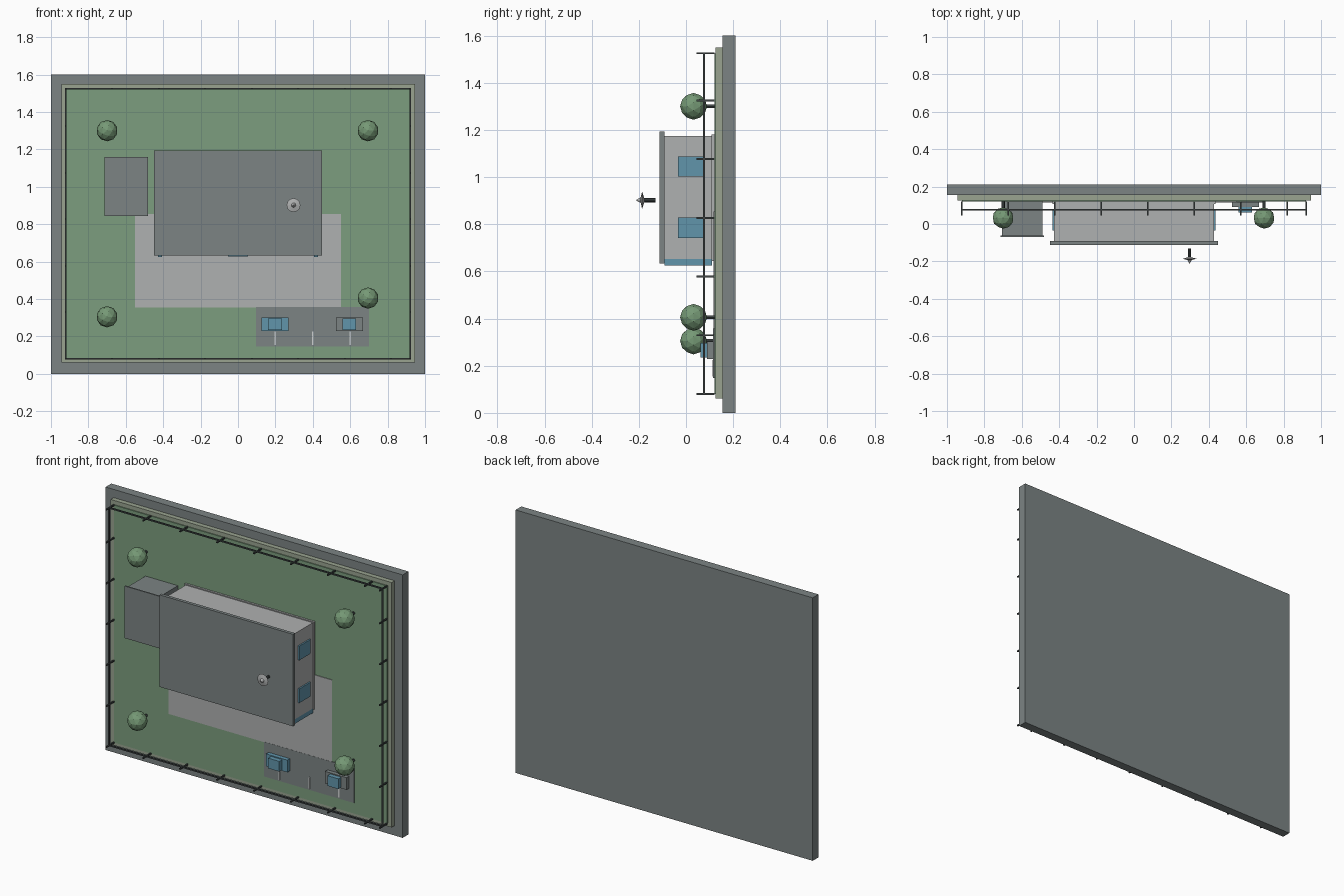
import bpy, bmesh, math
from mathutils import Matrix, Vector

if "Cube" in bpy.data.objects:
    bpy.data.objects.remove(bpy.data.objects["Cube"])


def material(name, r, g, b):
    m = bpy.data.materials.new(name)
    m.diffuse_color = (r, g, b, 1)
    m.use_nodes = True
    m.node_tree.nodes["Principled BSDF"].inputs["Base Color"].default_value = m.diffuse_color
    return m


GREY = material("slate grey", 0.20, 0.23, 0.23)
CURB = material("sage concrete", 0.32, 0.37, 0.28)
GRASS = material("grass green", 0.20, 0.34, 0.21)
LEAF = material("leaf green", 0.18, 0.32, 0.18)
LIGHT = material("light grey", 0.43, 0.44, 0.44)
DARK = material("dark metal", 0.05, 0.06, 0.06)
GLASS = material("blue glass", 0.12, 0.30, 0.41)
WHITE = material("line white", 0.62, 0.64, 0.64)


def finish(name, bm, mat):
    me = bpy.data.meshes.new(name)
    bmesh.ops.recalc_face_normals(bm, faces=bm.faces[:])
    bm.to_mesh(me)
    bm.free()
    me.materials.append(mat)
    ob = bpy.data.objects.new(name, me)
    bpy.context.collection.objects.link(ob)
    return ob


def add_box(bm, x, y, z):
    """Box from (min, max) pairs."""
    c = Vector([(a + b) / 2 for a, b in (x, y, z)])
    s = [abs(b - a) for a, b in (x, y, z)]
    bmesh.ops.create_cube(bm, size=1, matrix=Matrix.Translation(c) @ Matrix.Diagonal((*s, 1)))


def box(name, mat, x, y, z):
    bm = bmesh.new()
    add_box(bm, x, y, z)
    return finish(name, bm, mat)


def lathe(name, mat, x, z, profile, sides):
    """Revolve (radius, y) points about an axis along y."""
    bm = bmesh.new()
    rings = [[bm.verts.new((x + r * math.cos(2 * math.pi * i / sides), y,
                            z + r * math.sin(2 * math.pi * i / sides)))
              for i in range(sides)] for r, y in profile]
    for a, b in zip(rings, rings[1:]):
        for i in range(sides):
            j = (i + 1) % sides
            bm.faces.new((a[i], a[j], b[j], b[i]))
    bm.faces.new(rings[0])
    bm.faces.new(rings[-1])
    return finish(name, bm, mat)


# ground layers (the scene's "up" points to -y)
box("base_slab", GREY, (-1, 1), (0.155, 0.21), (0, 1.6))
box("curb_plate", CURB, (-0.945, 0.945), (0.126, 0.155), (0.06, 1.55))
box("lawn", GRASS, (-0.92, 0.92), (0.12, 0.126), (0.08, 1.525))
box("plaza", LIGHT, (-0.55, 0.55), (0.116, 0.12), (0.355, 0.855))
box("parking_lot", GREY, (0.096, 0.70), (0.115, 0.12), (0.147, 0.358))
for i, x in enumerate((0.198, 0.4, 0.6)):
    box(f"parking_line_{i}", WHITE, (x - 0.004, x + 0.004), (0.112, 0.115), (0.155, 0.225))

# cars
for name, x, paint in (("blue_car", 0.197, GLASS), ("grey_car", 0.595, GREY)):
    box(name + "_body", paint, (x - 0.072, x + 0.072), (0.09, 0.115), (0.228, 0.302))
    box(name + "_cabin", GLASS, (x - 0.037, x + 0.037), (0.062, 0.09), (0.234, 0.296))

# main building
box("building_plinth", LIGHT, (-0.435, 0.435), (0.108, 0.12), (0.645, 1.18))
box("building_walls", LIGHT, (-0.428, 0.428), (-0.092, 0.12), (0.652, 1.174))
box("building_roof", GREY, (-0.449, 0.449), (-0.112, -0.092), (0.633, 1.193))
for side, s in (("left", -1), ("right", 1)):
    for i, z in enumerate((0.785, 1.045)):
        xs = sorted((s * 0.426, s * 0.437))
        box(f"{side}_window_{i}", GLASS, xs, (-0.034, 0.075), (z - 0.043, z + 0.043))
    x = s * 0.417
    box(f"{side}_facade_column", GLASS, (x - 0.011, x + 0.011), (-0.092, 0.11), (0.625, 0.652))
    x = s * 0.22
    box(f"{side}_facade_window", GLASS, (x - 0.06, x + 0.06), (-0.034, 0.075), (0.645, 0.653))
box("entrance_door", GLASS, (-0.053, 0.053), (-0.034, 0.11), (0.627, 0.653))

# annex
box("annex_walls", GREY, (-0.707, -0.488), (-0.062, 0.12), (0.853, 1.15))
box("annex_roof", GREY, (-0.715, -0.48), (-0.07, -0.062), (0.843, 1.16))

# rooftop dish
lathe("dish_stem", DARK, 0.297, 0.902, [(0.009, -0.130), (0.009, -0.18)], 8)
lathe("dish", LIGHT, 0.297, 0.902,
      [(0.009, -0.177), (0.037, -0.186), (0.012, -0.192), (0.002, -0.21)], 12)

# trees
for i, (x, z) in enumerate(((-0.70, 1.30), (0.695, 1.30), (0.695, 0.405), (-0.70, 0.305))):
    lathe(f"tree_trunk_{i}", DARK, x, z, [(0.009, 0.06), (0.009, 0.12)], 6)
    bm = bmesh.new()
    bmesh.ops.create_icosphere(bm, subdivisions=2, radius=0.057,
                               matrix=Matrix.Translation((x, 0.032, z))
                               @ Matrix.Rotation(math.pi / 2, 4, 'X'))
    finish(f"tree_crown_{i}", bm, LEAF)

# fence: posts at a fixed spacing on all four edges, plus one rail per edge
X, Z0, Z1, R = 0.92, 0.08, 1.525, 0.004
bm = bmesh.new()
posts = [(-X + 0.2485 * i, z) for i in range(8) for z in (Z0, Z1)]
posts += [(x, Z0 + 0.249 * i) for i in range(1, 6) for x in (-X, X)]
posts += [(X, Z0), (X, Z1)]
for x, z in posts:
    add_box(bm, (x - R, x + R), (0.045, 0.12), (z - R, z + R))
finish("fence_posts", bm, DARK)
bm = bmesh.new()
for z in (Z0, Z1):
    add_box(bm, (-X, X), (0.072, 0.08), (z - R, z + R))
for x in (-X, X):
    add_box(bm, (x - R, x + R), (0.072, 0.08), (Z0, Z1))
finish("fence_rails", bm, DARK)
